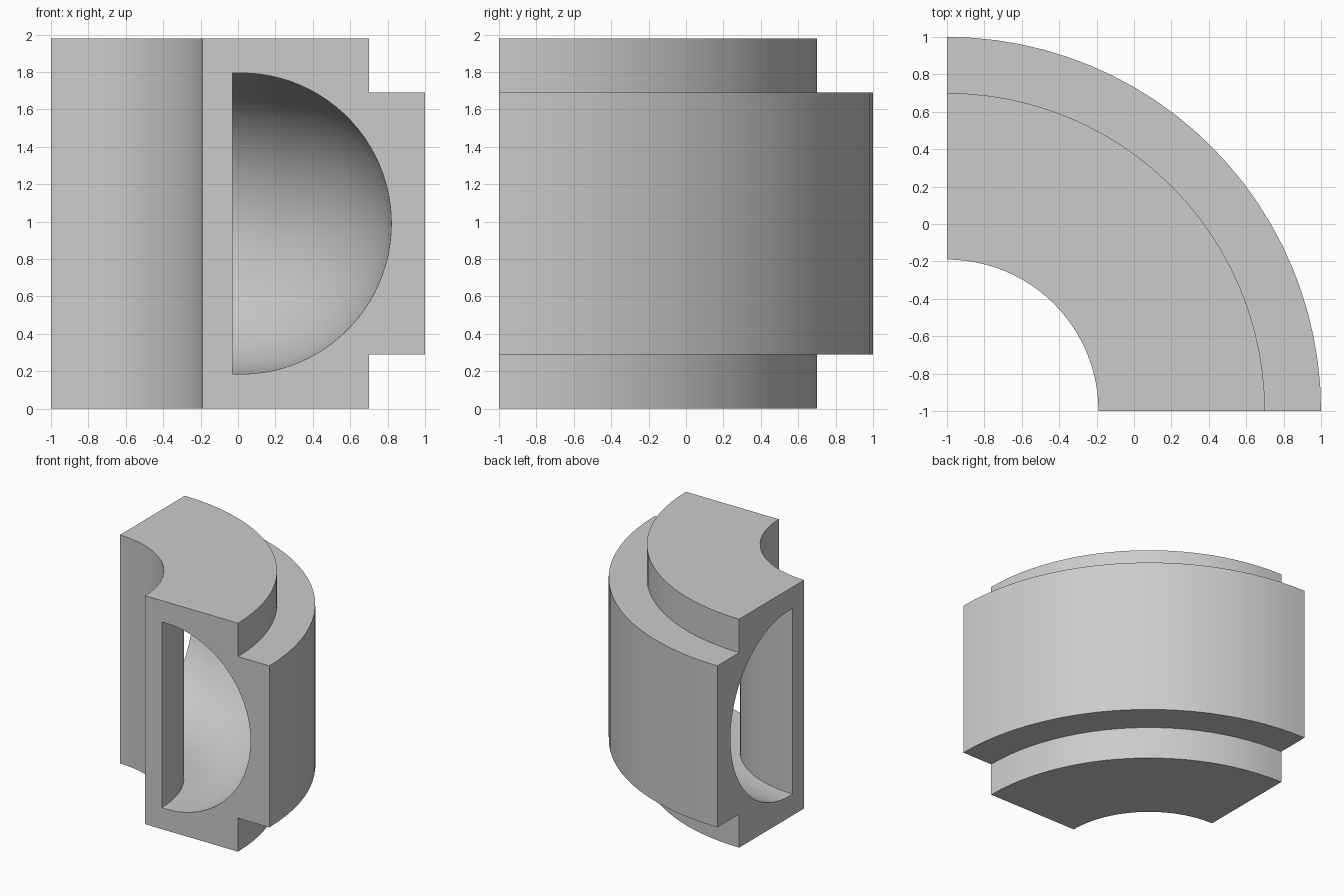
import bpy, bmesh
from math import cos, sin, pi, acos, radians
from mathutils import Vector

if "Cube" in bpy.data.objects:
    bpy.data.objects.remove(bpy.data.objects["Cube"], do_unlink=True)

AXIS = Vector((-1, -1, 0))      # revolve axis of the quarter ring
HEIGHT = 1.98
MID = HEIGHT / 2
STEPS = 24

grey = bpy.data.materials.new("plain grey")
grey.use_nodes = True
colour = (0.6, 0.6, 0.6, 1)
grey.diffuse_color = colour
grey.node_tree.nodes["Principled BSDF"].inputs["Base Color"].default_value = colour

# Stepped outer section as (radius, height)
body = [(0.81, 0), (1.70, 0), (1.70, 0.29), (2, 0.29),
        (2, 1.69), (1.70, 1.69), (1.70, HEIGHT), (0.81, HEIGHT)]

# D-shaped channel section: a circle cut by a flat inner wall
radius, centre, flat = 0.805, 1.015, 0.97
limit = acos((flat - centre) / radius)
channel = []
for i in range(49):
    a = -limit + 2 * limit * i / 48
    channel.append((centre + radius * cos(a), MID + radius * sin(a)))

bm = bmesh.new()


def add_loop(points):
    verts = [bm.verts.new(AXIS + Vector((r, 0, z))) for r, z in points]
    return [bm.edges.new((v, verts[(i + 1) % len(verts)])) for i, v in enumerate(verts)]


# Sweep both loops through a quarter turn
start = add_loop(body) + add_loop(channel)
swept = bmesh.ops.spin(bm, geom=start, cent=AXIS, axis=(0, 0, 1),
                       angle=pi / 2, steps=STEPS)
end = [e for e in swept["geom_last"] if isinstance(e, bmesh.types.BMEdge)]

# Close the two cut ends, leaving the channel open
for rim in (start, end):
    bmesh.ops.triangle_fill(bm, edges=rim, use_beauty=True)
bmesh.ops.recalc_face_normals(bm, faces=bm.faces)

mesh = bpy.data.meshes.new("quarter_ring_housing")
bm.to_mesh(mesh)
bm.free()
mesh.materials.append(grey)
housing = bpy.data.objects.new("quarter_ring_housing", mesh)
bpy.context.collection.objects.link(housing)

bpy.ops.object.select_all(action="DESELECT")
housing.select_set(True)
bpy.context.view_layer.objects.active = housing
bpy.ops.object.shade_smooth_by_angle(angle=radians(30))
